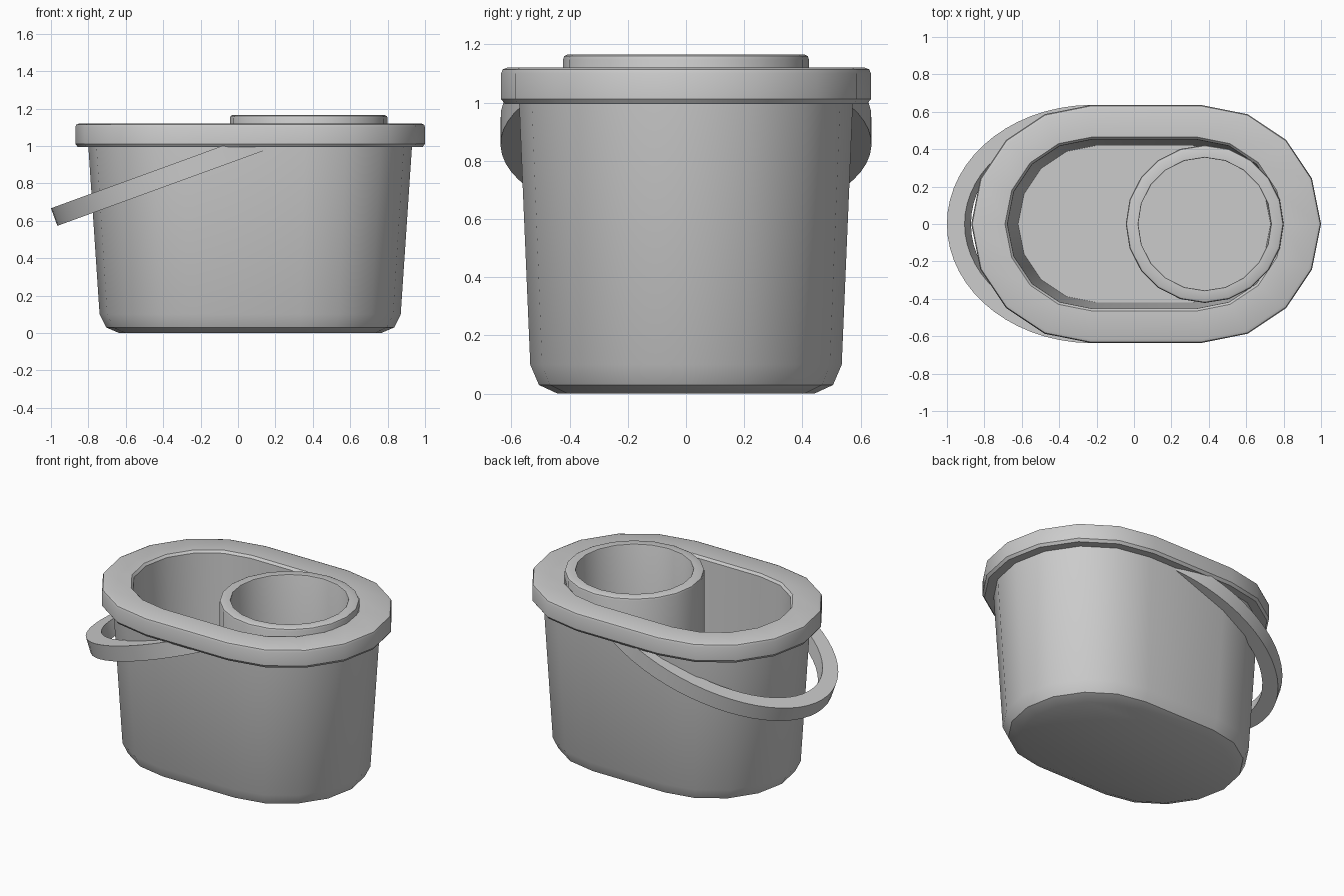
import bpy, math

if "Cube" in bpy.data.objects:
    bpy.data.objects.remove(bpy.data.objects["Cube"])

def make(name, verts, faces, angle=35):
    mesh = bpy.data.meshes.new(name)
    mesh.from_pydata(verts, [], faces)
    mesh.update()
    ob = bpy.data.objects.new(name, mesh)
    bpy.context.collection.objects.link(ob)
    bpy.ops.object.select_all(action='DESELECT')
    ob.select_set(True)
    bpy.context.view_layer.objects.active = ob
    bpy.ops.object.shade_smooth_by_angle(angle=math.radians(angle))
    return ob

def loft(name, rings):
    """Skin counter-clockwise rings from first to last and cap both ends."""
    n = len(rings[0])
    verts = [p for r in rings for p in r]
    faces = [(k * n + i, k * n + (i + 1) % n, (k + 1) * n + (i + 1) % n, (k + 1) * n + i)
             for k in range(len(rings) - 1) for i in range(n)]
    faces.append(tuple(reversed(range(n))))
    faces.append(tuple(range(len(verts) - n, len(verts))))
    return make(name, verts, faces)

def stadium(cx, h, r, z, seg=8):
    pts = []
    for side, start in ((1, -90), (-1, 90)):
        for i in range(seg + 1):
            a = math.radians(start + 180 * i / seg)
            pts.append((cx + side * h + r * math.cos(a), r * math.sin(a), z))
    return pts

def circle(cx, r, z, seg=20):
    return [(cx + r * math.cos(2 * math.pi * i / seg), r * math.sin(2 * math.pi * i / seg), z)
            for i in range(seg)]

# Bucket: tapered outside, overhanging rim, inside wall and floor
loft("bucket", [stadium(*p) for p in (
    (.065, .26, .44, 0), (.065, .265, .505, .03), (.065, .27, .535, .1),
    (.065, .292, .573, .995), (.065, .30, .622, .995), (.065, .30, .635, 1.012),
    (.065, .30, .635, 1.10), (.065, .30, .63, 1.114), (.065, .30, .615, 1.12),
    (.055, .28, .465, 1.12), (.055, .28, .452, 1.105), (.055, .255, .42, .1))])

# Round wringer tube standing inside
loft("wringer_tube", [circle(.378, r, z) for r, z in (
    (.422, .08), (.422, 1.148), (.418, 1.160), (.408, 1.165),
    (.357, 1.165), (.355, 1.16), (.355, .11))])

# Handle: tilted elliptical band whose ends run into the bucket wall
tilt = math.radians(20)
c, s = math.cos(tilt), math.sin(tilt)
steps, end = 40, math.radians(118)
verts = []
for i in range(steps + 1):
    t = -end + 2 * end * i / steps
    for a, b, d in ((.83, .637, 0), (.83, .637, .1), (.73, .54, .1), (.73, .54, 0)):
        u = -a * math.cos(t)
        verts.append((-.22 + u * c + d * s, b * math.sin(t), .951 + u * s - d * c))
faces = [(4 * i + j, 4 * i + 4 + j, 4 * i + 4 + (j + 1) % 4, 4 * i + (j + 1) % 4)
         for i in range(steps) for j in range(4)]
faces += [(0, 1, 2, 3), tuple(4 * steps + j for j in (3, 2, 1, 0))]
make("handle", verts, faces)
